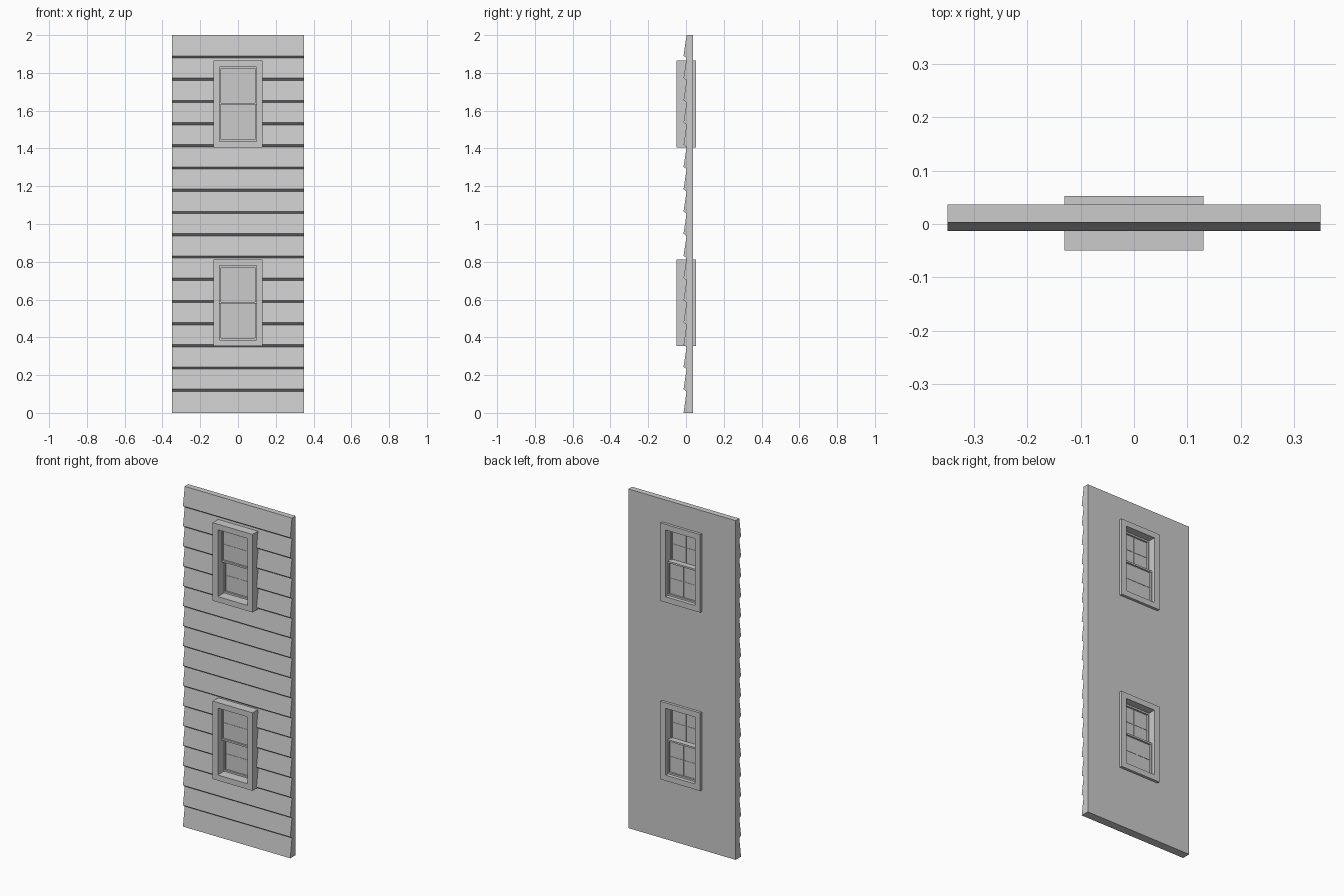
import bpy, bmesh

if "Cube" in bpy.data.objects:
    bpy.data.objects.remove(bpy.data.objects["Cube"])

W = 0.35            # half width of the wall
BOARDS = 17
PITCH = 2.0 / BOARDS


def make(name, bm):
    bmesh.ops.recalc_face_normals(bm, faces=bm.faces)
    me = bpy.data.meshes.new(name)
    bm.to_mesh(me)
    bm.free()
    ob = bpy.data.objects.new(name, me)
    bpy.context.collection.objects.link(ob)
    return ob


def box(name, x0, x1, y0, y1, z0, z1):
    bm = bmesh.new()
    bmesh.ops.create_cube(bm, size=1)
    for v in bm.verts:
        v.co = (x1 if v.co.x > 0 else x0, y1 if v.co.y > 0 else y0, z1 if v.co.z > 0 else z0)
    return make(name, bm)


def ring(name, hw, z0, z1, border, y0, y1):
    """Rectangular frame with a rectangular opening."""
    bm = bmesh.new()
    loops = []
    for y in (y0, y1):
        for b in (0, border):
            pts = [(-hw + b, z0 + b), (hw - b, z0 + b), (hw - b, z1 - b), (-hw + b, z1 - b)]
            loops.append([bm.verts.new((x, y, z)) for x, z in pts])
    fo, fi, bo, bi = loops
    for a, c in ((fo, fi), (fi, bi), (bi, bo), (bo, fo)):
        for i in range(4):
            j = (i + 1) % 4
            bm.faces.new((a[i], a[j], c[j], c[i]))
    return make(name, bm)


# Clapboard wall: sawtooth profile extruded along x
profile = [(0.037, 0.0), (-0.013, 0.0)]
for k in range(1, BOARDS):
    profile += [(0.003, k * PITCH - 0.004), (-0.013, k * PITCH + 0.008)]
profile += [(0.003, 2.0), (0.037, 2.0)]
bm = bmesh.new()
face = bm.faces.new([bm.verts.new((-W, y, z)) for y, z in profile])
ext = bmesh.ops.extrude_face_region(bm, geom=[face])
moved = [g for g in ext["geom"] if isinstance(g, bmesh.types.BMVert)]
bmesh.ops.translate(bm, verts=moved, vec=(2 * W, 0, 0))
wall = make("clapboard_wall", bm)


def sash(name, z0, z1, y0, y1):
    """Sash frame with glass and fine glazing bars."""
    ring(name + "_frame", 0.1, z0, z1, 0.01, y0, y1)
    ym, zm = (y0 + y1) / 2, (z0 + z1) / 2
    box(name + "_glass", -0.092, 0.092, ym - 0.001, ym + 0.001, z0 + 0.008, z1 - 0.008)
    box(name + "_upright_bar", -0.001, 0.001, ym - 0.004, ym + 0.004, z0 + 0.009, z1 - 0.009)
    box(name + "_cross_bar", -0.091, 0.091, ym - 0.003, ym + 0.003, zm - 0.001, zm + 0.001)


# Two double-hung windows set in openings through the wall
for label, z in (("lower", 0.353), ("upper", 1.405)):
    cutter = box(label + "_opening_cutter", -0.11, 0.11, -0.2, 0.2, z + 0.025, z + 0.435)
    cutter.hide_render = True
    mod = wall.modifiers.new("opening", "BOOLEAN")
    mod.operation = "DIFFERENCE"
    mod.solver = "EXACT"
    mod.object = cutter
    bpy.context.view_layer.objects.active = wall
    bpy.ops.object.modifier_apply(modifier=mod.name)
    bpy.data.objects.remove(cutter)
    ring(label + "_window_frame", 0.13, z, z + 0.46, 0.033, -0.05, 0.053)
    sash(label + "_window_top_sash", z + 0.225, z + 0.427, -0.015, 0.008)
    sash(label + "_window_bottom_sash", z + 0.033, z + 0.235, 0.008, 0.031)
